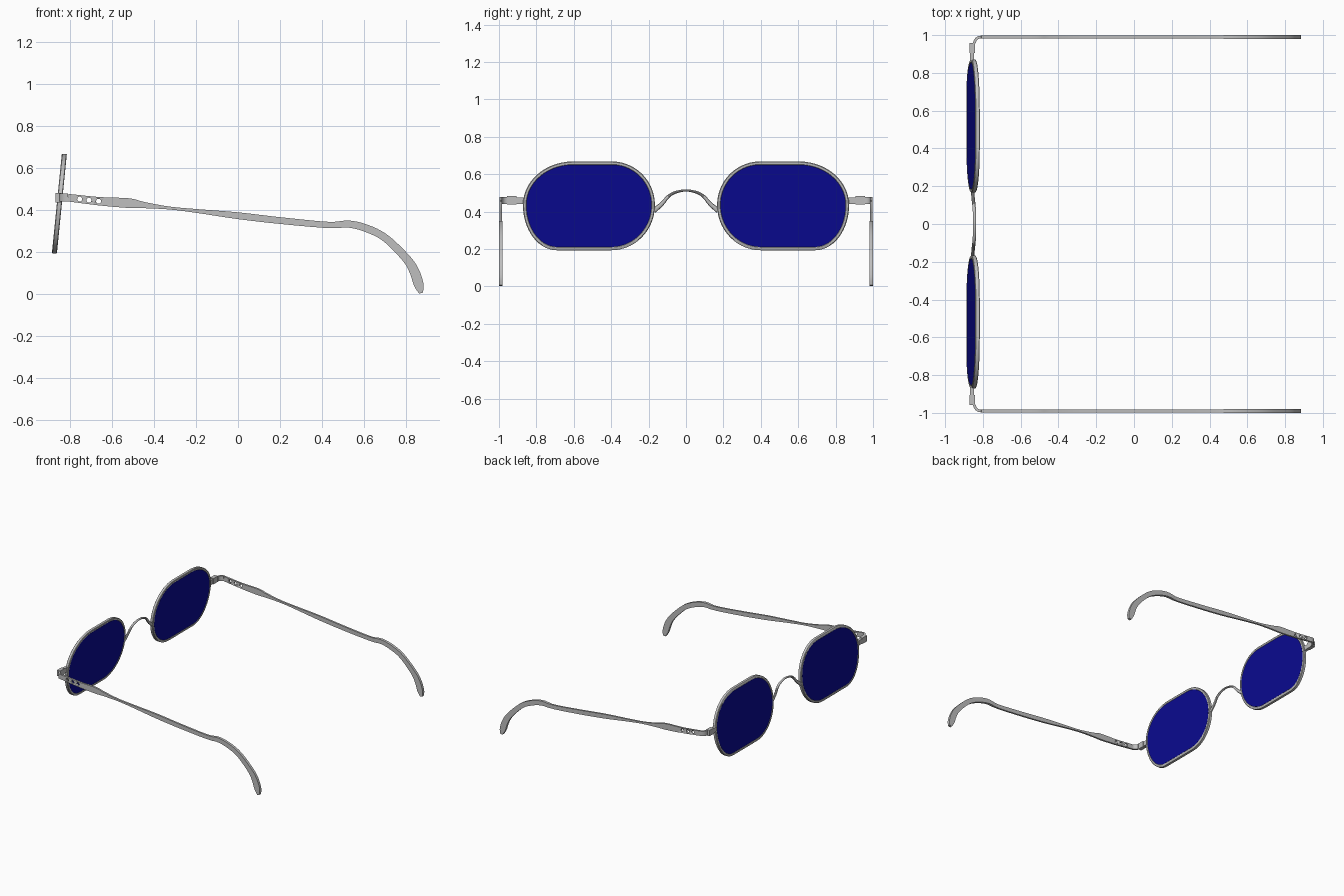
import bpy, bmesh, math
from mathutils import Vector, Matrix

cube = bpy.data.objects.get("Cube")
if cube:
    bpy.data.objects.remove(cube)


def material(name, rgb, metallic=0.0):
    mat = bpy.data.materials.new(name)
    mat.use_nodes = True
    color = (*rgb, 1)
    mat.diffuse_color = color
    mat.node_tree.nodes["Principled BSDF"].inputs["Base Color"].default_value = color
    return mat


METAL = material("silver_grey", (0.52, 0.52, 0.52))
GLASS = material("deep_blue", (0.003, 0.003, 0.29))


def finish(name, bm, mat):
    bmesh.ops.recalc_face_normals(bm, faces=bm.faces)
    mesh = bpy.data.meshes.new(name)
    bm.to_mesh(mesh)
    bm.free()
    obj = bpy.data.objects.new(name, mesh)
    bpy.context.collection.objects.link(obj)
    if mat:
        mesh.materials.append(mat)
    mesh.shade_smooth()
    mesh.set_sharp_from_angle(angle=math.radians(35))
    return obj


def loft(name, rings, mat, loop=False):
    """Skin a row of rings; cap the ends unless the row is a loop."""
    bm = bmesh.new()
    rows = [[bm.verts.new(p) for p in ring] for ring in rings]
    pairs = list(zip(rows, rows[1:]))
    if loop:
        pairs.append((rows[-1], rows[0]))
    else:
        bm.faces.new(rows[0])
        bm.faces.new(rows[-1])
    for a, b in pairs:
        n = len(a)
        for i in range(n):
            j = (i + 1) % n
            bm.faces.new((a[i], a[j], b[j], b[i]))
    return finish(name, bm, mat)


def smooth_path(points, steps=5):
    """Catmull-Rom curve through the points."""
    pts = [Vector(p) for p in points]
    pts = [2 * pts[0] - pts[1]] + pts + [2 * pts[-1] - pts[-2]]
    out = []
    for a, b, c, d in zip(pts, pts[1:], pts[2:], pts[3:]):
        for k in range(steps):
            t = k / steps
            out.append(b + 0.5 * t * ((c - a) + t * ((2 * a - 5 * b + 4 * c - d)
                                                    + t * (3 * (b - c) + d - a))))
    return out + [pts[-2]]


def tilt_x(z):
    """Depth of the leaning front frame at height z."""
    return -0.852 + 0.1 * (z - 0.43)


def outline(inset, depth, side, steps=14):
    """Lens outline: four quarter ellipses joined by flats."""
    quarters = [(0.604, 0.268, 0.233), (0.396, 0.23, 0.233),
                (0.40, 0.234, 0.242), (0.69, 0.182, 0.242)]
    ring = []
    for q, (cy, ry, rz) in enumerate(quarters):
        for k in range(steps + 1):
            if k == 0 and q in (0, 2):
                continue
            a = math.pi / 2 * (q + k / steps)
            y = cy + (ry - inset) * math.cos(a)
            z = 0.435 + (rz - inset) * math.sin(a)
            ring.append((tilt_x(z) + depth, side * y, z))
    return ring


def box(name, lo, hi, side):
    rings = [[(x, side * y, z) for x, z in ((lo[0], lo[2]), (hi[0], lo[2]),
                                            (hi[0], hi[2]), (lo[0], hi[2]))]
             for y in (lo[1], hi[1])]
    return loft(name, rings, METAL)


# Temple stations: x, z, half height
TEMPLE = [(-0.81, 0.459, 0.018), (-0.66, 0.442, 0.02), (-0.52, 0.433, 0.023),
          (-0.45, 0.424, 0.015), (-0.33, 0.41, 0.007), (-0.2, 0.396, 0.009),
          (0, 0.373, 0.016), (0.2, 0.35, 0.016), (0.43, 0.329, 0.015),
          (0.53, 0.333, 0.017), (0.62, 0.31, 0.018), (0.705, 0.265, 0.018),
          (0.8, 0.172, 0.02), (0.84, 0.11, 0.023), (0.862, 0.045, 0.023),
          (0.873, 0.004, 0.01)]


def temple(name, side):
    path = smooth_path(TEMPLE)
    rings = []
    for i, p in enumerate(path):
        d = path[min(i + 1, len(path) - 1)] - path[max(i - 1, 0)]
        n = Vector((-d.y, d.x)).normalized() * p.z
        half = 0.007 if p.x < 0.47 else 0.01
        rings.append([(p.x + s * n.x, side * (0.99 + t * half), p.y + s * n.y)
                      for s, t in ((1, 1), (1, -1), (-1, -1), (-1, 1))])
    arm = loft(name, rings, METAL)

    # three round holes through the arm near the hinge
    bm = bmesh.new()
    for x, z in ((-0.755, 0.452), (-0.711, 0.447), (-0.665, 0.442)):
        place = Matrix.Translation((x, side * 0.99, z)) @ Matrix.Rotation(math.pi / 2, 4, "X")
        bmesh.ops.create_cone(bm, cap_ends=True, segments=16, radius1=0.012,
                              radius2=0.012, depth=0.1, matrix=place)
    cutter = finish("hole_cutter", bm, None)
    cutter.hide_render = True
    mod = arm.modifiers.new("holes", "BOOLEAN")
    mod.operation = "DIFFERENCE"
    mod.solver = "EXACT"
    mod.object = cutter
    bpy.context.view_layer.objects.active = arm
    bpy.ops.object.modifier_apply(modifier=mod.name)
    bpy.data.objects.remove(cutter)


def corner(name, side):
    """Band bending from the temple round to the front frame."""
    rings = []
    for k in range(9):
        a = math.pi / 2 * (1 + k / 8)
        rings.append([(-0.81 + r * math.cos(a), side * (0.955 + r * math.sin(a)), z)
                      for r, z in ((0.028, 0.441), (0.042, 0.441),
                                   (0.042, 0.478), (0.028, 0.478))])
    loft(name, rings, METAL)


RIM_SECTION = [(0, -0.009), (0, 0.009), (0.004, 0.012), (0.016, 0.012),
               (0.02, 0.008), (0.02, -0.008), (0.016, -0.012), (0.004, -0.012)]

for label, side in (("near", -1), ("far", 1)):
    loft(label + "_rim", [outline(i, d, side) for i, d in RIM_SECTION], METAL, loop=True)
    loft(label + "_lens", [outline(0.018, d, side) for d in (-0.011, 0.011)], GLASS)
    box(label + "_end_piece", (-0.868, 0.862, 0.44), (-0.846, 0.91, 0.476), side)
    box(label + "_hinge", (-0.87, 0.905, 0.437), (-0.842, 0.957, 0.482), side)
    corner(label + "_corner", side)
    temple(label + "_temple", side)

# Bridge: tapered wire arching between the rims (y, z, radius)
half = [(0.172, 0.405, 0.014), (0.13, 0.44, 0.011), (0.08, 0.492, 0.008)]
arch = [(-y, z, r) for y, z, r in half] + [(0, 0.513, 0.006)] + half[::-1]
path = smooth_path(arch)
rings = []
for i, p in enumerate(path):
    d = path[min(i + 1, len(path) - 1)] - path[max(i - 1, 0)]
    n = Vector((-d.y, d.x)).normalized()
    ring = []
    for k in range(10):
        a = math.tau * k / 10
        off = p.z * math.cos(a)
        ring.append((tilt_x(p.y) + 0.009 * math.sin(a), p.x + off * n.x, p.y + off * n.y))
    rings.append(ring)
loft("bridge", rings, METAL)
